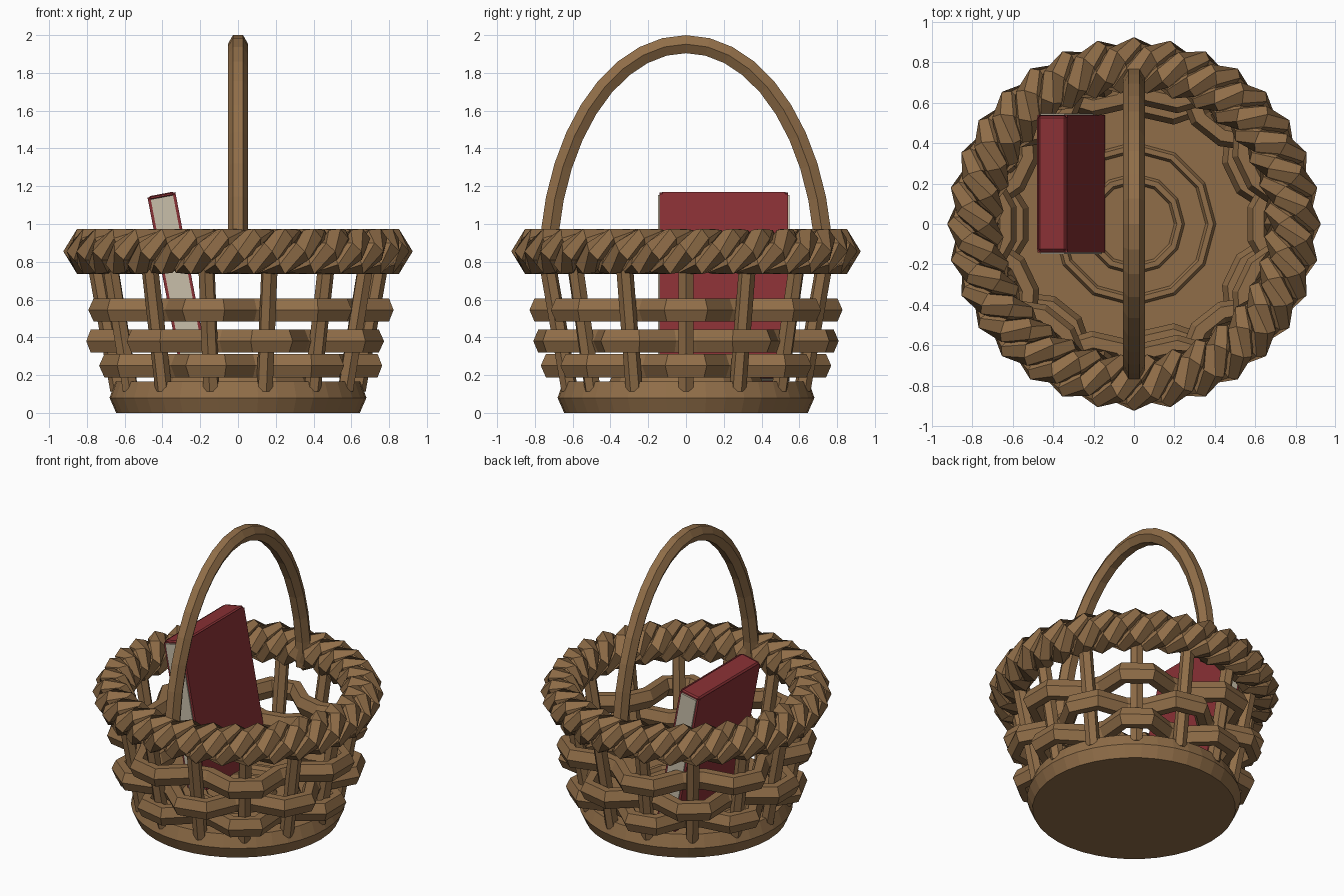
import bpy, bmesh
from math import sin, cos, pi, tau, radians
from mathutils import Vector, Matrix

if "Cube" in bpy.data.objects:
    bpy.data.objects.remove(bpy.data.objects["Cube"])


def material(name, rgb):
    m = bpy.data.materials.new(name)
    m.diffuse_color = (*rgb, 1)
    m.use_nodes = True
    m.node_tree.nodes["Principled BSDF"].inputs["Base Color"].default_value = m.diffuse_color
    return m


WICKER = material("wicker brown", (0.28, 0.155, 0.065))
RED = material("book red", (0.25, 0.03, 0.035))
CREAM = material("page cream", (0.58, 0.52, 0.40))


def finish(name, bm, mat):
    bmesh.ops.recalc_face_normals(bm, faces=bm.faces[:])
    me = bpy.data.meshes.new(name)
    bm.to_mesh(me)
    bm.free()
    me.materials.append(mat)
    ob = bpy.data.objects.new(name, me)
    bpy.context.collection.objects.link(ob)
    return ob


def polar(r, a, z):
    return Vector((r * cos(a), r * sin(a), z))


def tube(name, pts, normals, rn, rb, closed=True, sides=6):
    """Sweep a polygon along pts; one corner points along each normal."""
    bm = bmesh.new()
    n = len(pts)
    rings = []
    for i, p in enumerate(pts):
        a = pts[(i - 1) % n] if closed or i > 0 else p
        b = pts[(i + 1) % n] if closed or i < n - 1 else p
        t = (b - a).normalized()
        u = (normals[i] - t * normals[i].dot(t)).normalized()
        v = t.cross(u)
        rings.append([bm.verts.new(p + u * rn * cos(tau * k / sides) + v * rb * sin(tau * k / sides))
                      for k in range(sides)])
    for i in range(n if closed else n - 1):
        r, s = rings[i], rings[(i + 1) % n]
        for k in range(sides):
            j = (k + 1) % sides
            bm.faces.new((r[k], r[j], s[j], s[k]))
    if not closed:
        bm.faces.new(rings[0])
        bm.faces.new(rings[-1])
    return finish(name, bm, WICKER)


# Base: solid turned disc with a bulging edge
bm = bmesh.new()
prof = [(0.645, 0), (0.68, 0.08), (0.65, 0.165)]
rows = [[bm.verts.new(polar(r, tau * k / 40, z)) for k in range(40)] for r, z in prof]
for lo, hi in zip(rows, rows[1:]):
    for k in range(40):
        j = (k + 1) % 40
        bm.faces.new((lo[k], lo[j], hi[j], hi[k]))
bm.faces.new(rows[0])
bm.faces.new(rows[-1])
base = finish("base", bm, WICKER)

# Raised rings on the floor
for i, r in enumerate((0.225, 0.38)):
    angs = [tau * k / 12 for k in range(12)]
    tube(f"floor_ring_{i + 1}", [polar(r, a, 0.165) for a in angs],
         [polar(1, a, 0) for a in angs], 0.026, 0.028)

# Upright stakes
for i in range(14):
    a = tau * i / 14
    pts = [polar(0.61 + 0.18 * z, a, z) for z in (0.12, 0.86)]
    tube(f"stake_{i + 1}", pts, [polar(1, a, 0)] * 2, 0.045, 0.045, closed=False)

# Woven bands passing in and out of the stakes
for i, (z, mean, s) in enumerate(((0.25, 0.65, 1), (0.38, 0.69, -1), (0.545, 0.71, 1))):
    angs = [tau * (k + 0.5) / 28 for k in range(28)]
    pts = [polar(mean + s * (0.07 if cos(7 * a) > 0 else -0.07), a, z) for a in angs]
    tube(f"woven_band_{i + 1}", pts, [polar(1, a, 0) for a in angs], 0.056, 0.071)

# Twisted rope rim: one closed strand wrapping three times with 32 turns
pts, nrm = [], []
for k in range(32 * 6):
    phi = tau * k / 6
    a = phi * 3 / 32
    out = polar(cos(phi), a, sin(phi))
    pts.append(polar(0.787, a, 0.855) + out * 0.073)
    nrm.append(out)
tube("rope_rim", pts, nrm, 0.065, 0.065)

# Arched handle
pts = [Vector((0, 0.73 * cos(pi * k / 20), 0.77 + 1.182 * sin(pi * k / 20))) for k in range(21)]
tube("handle", pts, [Vector((1, 0, 0))] * 21, 0.054, 0.055, closed=False)


# Leaning book: cover with the spine on top, page block showing at the ends
def book_part(name, size, centre, mat, bevel=0):
    bm = bmesh.new()
    bmesh.ops.create_cube(bm, size=1, matrix=Matrix.Translation(centre) @ Matrix.Diagonal((*size, 1)))
    if bevel:
        top = [e for e in bm.edges if all(v.co.z > 0.9 for v in e.verts)]
        bmesh.ops.bevel(bm, geom=top, offset=bevel, segments=1, affect='EDGES')
    bm.transform(Matrix.Translation((-0.218, 0.2, 0.172)) @ Matrix.Rotation(radians(-10.8), 4, 'Y'))
    return finish(name, bm, mat)


book_part("book_spine", (0.15, 0.68, 0.02), (0, 0, 0.995), RED, 0.015)
for s, n in ((-1, "left"), (1, "right")):
    book_part(f"book_cover_{n}", (0.017, 0.68, 0.99), (s * 0.0665, 0, 0.495), RED)
book_part("book_pages", (0.12, 0.695, 0.98), (0, 0, 0.497), CREAM)
